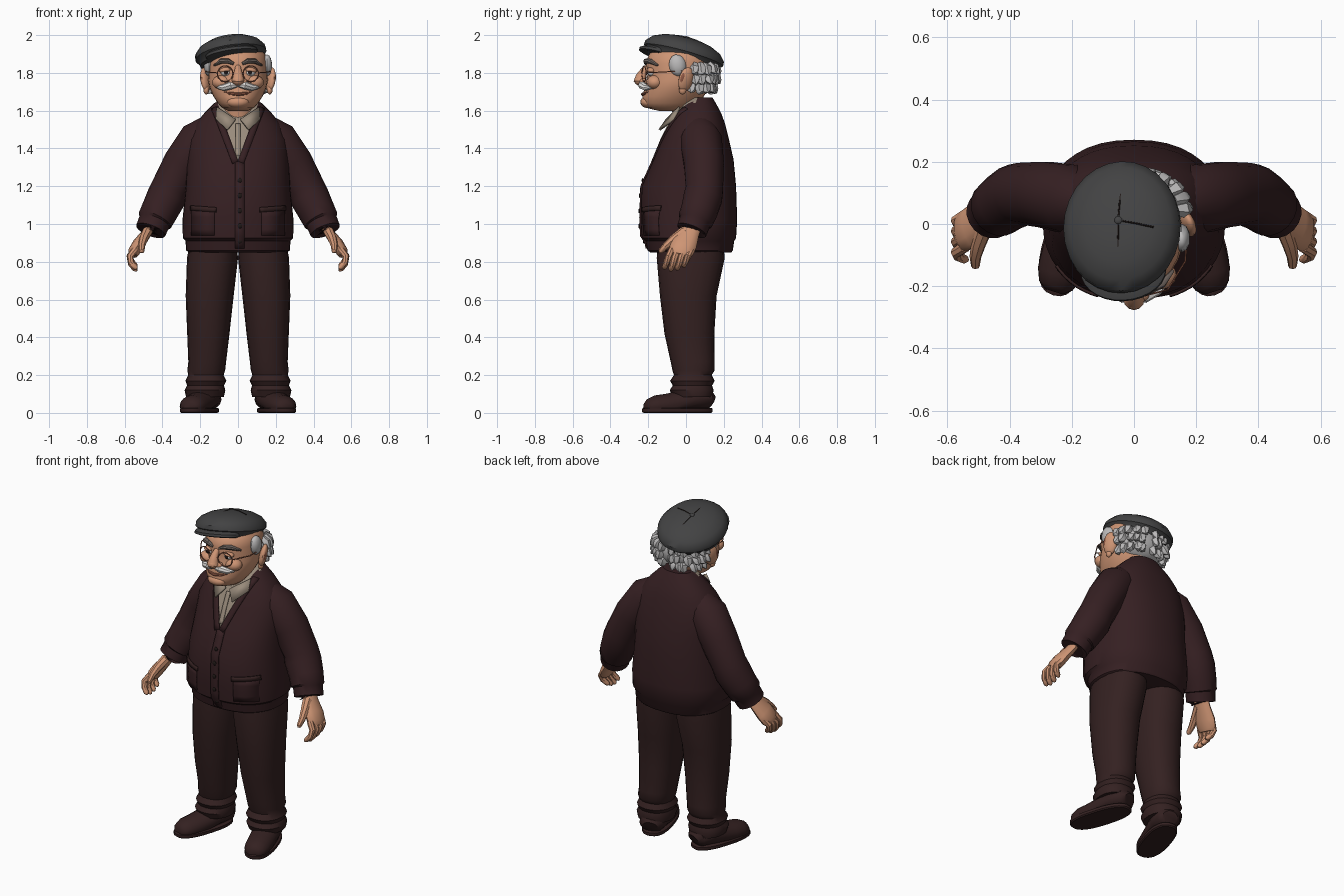
import bpy, bmesh, math, random
from mathutils import Vector, Matrix
from mathutils.bvhtree import BVHTree

random.seed(4)
if "Cube" in bpy.data.objects:
    bpy.data.objects.remove(bpy.data.objects["Cube"])


def material(name, r, g, b):
    m = bpy.data.materials.new(name)
    m.use_nodes = True
    m.diffuse_color = (r, g, b, 1)
    bsdf = m.node_tree.nodes["Principled BSDF"]
    bsdf.inputs["Base Color"].default_value = (r, g, b, 1)
    bsdf.inputs["Roughness"].default_value = 0.8
    return m


KNIT = material("maroon knit", .036, .014, .016)
CLOTH = material("dark brown cloth", .034, .015, .015)
FELT = material("charcoal felt", .055, .055, .056)
HAIR = material("grey hair", .5, .49, .49)
WHITE = material("white whiskers", .8, .78, .76)
SKIN = material("skin", .62, .3, .175)
SHIRT = material("beige shirt", .32, .26, .2)
DARK = material("near black", .014, .009, .008)
COPPER = material("copper brown", .28, .1, .06)
BROW = material("brow grey", .16, .13, .115)


def finish(name, bm, mat, angle=40):
    """Turn a bmesh into a named object with sharp-edge-aware smoothing."""
    bmesh.ops.recalc_face_normals(bm, faces=bm.faces[:])
    me = bpy.data.meshes.new(name)
    bm.to_mesh(me)
    bm.free()
    me.materials.append(mat)
    ob = bpy.data.objects.new(name, me)
    bpy.context.collection.objects.link(ob)
    bpy.ops.object.select_all(action='DESELECT')
    ob.select_set(True)
    bpy.context.view_layer.objects.active = ob
    bpy.ops.object.shade_smooth_by_angle(angle=math.radians(angle))
    return ob


def skin_rings(name, rings, mat):
    """Bridge a list of equal point rings and cap the ends."""
    bm = bmesh.new()
    vs = [[bm.verts.new(p) for p in ring] for ring in rings]
    n = len(vs[0])
    for a, b in zip(vs, vs[1:]):
        for i in range(n):
            j = (i + 1) % n
            bm.faces.new((a[i], a[j], b[j], b[i]))
    bm.faces.new(vs[0])
    bm.faces.new(vs[-1])
    return finish(name, bm, mat)


def loft(name, sections, mat, n=28, e=1.0):
    """Horizontal oval sections given as x, y, z, rx, ry."""
    def power(v):
        return math.copysign(abs(v) ** e, v)
    turns = [2 * math.pi * i / n for i in range(n)]
    return skin_rings(name, [[(x + rx * power(math.cos(a)), y + ry * power(math.sin(a)), z)
                              for a in turns] for x, y, z, rx, ry in sections], mat)


def sweep(name, path, mat, n=10, wide=1.0, deep=1.0, ref=(0, 1, 0), floor=None):
    """Oval tube along points given as x, y, z, radius."""
    pts = [Vector(p[:3]) for p in path]
    rings = []
    for i, p in enumerate(pts):
        t = (pts[min(i + 1, len(pts) - 1)] - pts[max(i - 1, 0)]).normalized()
        side = t.cross(Vector(ref)).normalized()
        up = side.cross(t)
        ring = []
        for k in range(n):
            a = 2 * math.pi * k / n
            v = p + path[i][3] * (side * wide * math.cos(a) + up * deep * math.sin(a))
            if floor is not None:
                v.z = max(v.z, floor)
            ring.append(v)
        rings.append(ring)
    return skin_rings(name, rings, mat)


def ball(name, loc, size, mat, rot=(0, 0, 0), seg=16):
    bm = bmesh.new()
    bmesh.ops.create_uvsphere(bm, u_segments=seg, v_segments=seg // 2 + 2, radius=1,
                              matrix=Matrix.Diagonal((*size, 1)))
    ob = finish(name, bm, mat)
    ob.location, ob.rotation_euler = loc, rot
    return ob


# Cardigan body, with the neck opening cut into the front
torso = loft("cardigan_body", [
    (0, .025, .85, .26, .215), (0, .022, .86, .274, .226), (0, .02, .91, .278, .235),
    (0, .015, .925, .292, .25), (0, .015, 1.02, .294, .256), (0, .015, 1.2, .276, .25),
    (0, .04, 1.34, .27, .212), (0, .05, 1.45, .262, .177), (0, .06, 1.53, .225, .147),
    (0, .065, 1.585, .18, .122), (0, .068, 1.64, .125, .09), (0, .075, 1.67, .09, .065)],
    KNIT, n=40, e=.88)
V_LOW, V_SLOPE = 1.33, 2.9
bm = bmesh.new()
bm.from_mesh(torso.data)
for s in (1, -1):
    front = [f for f in bm.faces if f.calc_center_median().y < .05 and f.calc_center_median().z > 1.2]
    geom = set(front) | {e for f in front for e in f.edges} | {v for f in front for v in f.verts}
    bmesh.ops.bisect_plane(bm, geom=list(geom), plane_co=(0, 0, V_LOW), plane_no=(V_SLOPE * s, 0, -1))
for f in bm.faces:
    c = f.calc_center_median()
    f.material_index = int(c.y < .05 and c.z > V_LOW + V_SLOPE * abs(c.x))
torso_tree = BVHTree.FromBMesh(bm)
bm.to_mesh(torso.data)
bm.free()
torso.data.materials.append(SHIRT)


def strip(name, start, end, width, mat, steps=10, lift=.003):
    """Thin band laid on the front of the cardigan between two x, z points."""
    a, b = Vector(start), Vector(end)
    across = (b - a).normalized().orthogonal() * width / 2
    bm = bmesh.new()
    rows = []
    for i in range(steps + 1):
        row = []
        for k in (-1, 0, 1):
            q = a.lerp(b, i / steps) + across * k
            hit = torso_tree.ray_cast(Vector((q.x, -1, q.y)), Vector((0, 1, 0)))[0]
            row.append(bm.verts.new((q.x, (hit.y if hit else 0) - lift, q.y)))
        rows.append(row)
    for p, q in zip(rows, rows[1:]):
        for k in (0, 1):
            bm.faces.new((p[k], p[k + 1], q[k + 1], q[k]))
    ob = finish(name, bm, mat)
    mod = ob.modifiers.new("thickness", 'SOLIDIFY')
    mod.thickness, mod.offset = .009, 0
    return ob


strip("button_band", (.01, 1.33), (.01, .87), .05, KNIT, 14)
strip("shirt_placket", (0, 1.36), (0, 1.53), .025, SHIRT)
for z in (.91, .99, 1.07, 1.15, 1.23):
    y = torso_tree.ray_cast(Vector((.01, -1, z)), Vector((0, 1, 0)))[0].y
    ball("cardigan_button", (.01, y - .008, z), (.013, .006, .013), DARK, seg=10)

# Neck and shirt collar
loft("neck", [(0, .02, 1.5, .085, .08), (0, .01, 1.58, .08, .08), (0, 0, 1.68, .09, .09)], SKIN)
band = loft("collar_stand", [(0, 0, -.04, .112, .115), (0, 0, .02, .104, .108),
                             (0, 0, .025, .09, .09), (0, 0, -.03, .085, .085)], SHIRT)
band.location, band.rotation_euler = (0, .035, 1.585), (.42, 0, 0)

for s, side in ((1, "left"), (-1, "right")):
    strip(side + "_neck_band", (s * .014, 1.325), (s * .125, 1.615), .034, KNIT)
    strip(side + "_pocket", (s * .185, .94), (s * .185, 1.07), .12, KNIT, 4)
    strip(side + "_pocket_welt", (s * .115, 1.075), (s * .25, 1.085), .026, CLOTH, 6, .007)
    # Collar flap
    bm = bmesh.new()
    bm.faces.new([bm.verts.new((s * x, y, z)) for x, y, z in (
        (.012, -.098, 1.55), (.11, -.03, 1.615), (.115, -.06, 1.55), (.055, -.135, 1.495))])
    flap = finish(side + "_collar_flap", bm, SHIRT)
    flap.modifiers.new("thickness", 'SOLIDIFY').thickness = .012

    # Sleeve and hand
    sweep(side + "_sleeve", [(s * x, y, z, r) for x, y, z, r in (
        (.14, .07, 1.5, .085), (.2, .078, 1.445, .113), (.29, .095, 1.32, .107),
        (.36, .098, 1.19, .1), (.38, .09, 1.14, .104), (.415, .07, 1.07, .098),
        (.44, .05, 1.02, .094), (.443, .048, 1.012, .084), (.462, .03, .965, .082),
        (.46, .03, .968, .06))], KNIT, n=18)
    sweep(side + "_palm", [(s * x, y, z, r) for x, y, z, r in (
        (.455, .035, 1.0, .045), (.485, .015, .95, .048), (.525, -.01, .895, .06),
        (.55, -.025, .855, .058), (.557, -.03, .835, .045))], SKIN, n=12, wide=.55, deep=1.15)
    for i, length in enumerate((.85, 1, 1.05, .95)):
        y = .028 - .034 * i
        sweep(side + "_finger", [(s * x, y + dy, .865 - d * length, r) for x, dy, d, r in (
            (.545, 0, 0, .019), (.572, -.018, .04, .018), (.565, -.03, .075, .017),
            (.543, -.04, .1, .014), (.535, -.043, .107, .006))], SKIN, n=8)
    sweep(side + "_thumb", [(s * x, y, z, r) for x, y, z, r in (
        (.48, -.01, .96, .028), (.5, -.065, .92, .024), (.51, -.105, .885, .019),
        (.51, -.135, .855, .014), (.51, -.14, .848, .005))], SKIN, n=8, ref=(1, 0, 0))

    # Trouser leg with gathered folds above the shoe
    loft(side + "_trouser_leg", [(s * x, y, z, rx, ry) for x, y, z, rx, ry in (
        (.13, .025, .92, .12, .17), (.135, .025, .82, .135, .18), (.15, .012, .62, .127, .15),
        (.157, .018, .42, .112, .132), (.163, .035, .27, .1, .116), (.168, .04, .225, .1, .112),
        (.17, .036, .2, .094, .1), (.17, .034, .17, .108, .118), (.172, .034, .145, .098, .104),
        (.175, .03, .12, .108, .116), (.175, .035, .085, .1, .105))], CLOTH, n=20, e=.9)
    # Shoe: domed upper and flat sole, toes turned out
    turn = Matrix.Translation((s * .175, .05, 0)) @ Matrix.Rotation(s * .3, 4, 'Z')
    upper = sweep(side + "_shoe", [(0, y, z, r) for y, z, r in (
        (.09, .06, .045), (.07, .07, .07), (0, .075, .08), (-.08, .055, .078), (-.16, .04, .076),
        (-.22, .035, .072), (-.26, .03, .056), (-.28, .03, .03))],
        CLOTH, n=16, deep=.8, ref=(0, 0, 1), floor=.02)
    sole = loft(side + "_sole", [(0, -.1, z, w, l) for z, w, l in (
        (0, .075, .185), (.006, .082, .192), (.022, .082, .192), (.026, .076, .186))], CLOTH, e=.8)
    upper.matrix_world = sole.matrix_world = turn

    # Ear
    ball(side + "_ear", (s * .172, 0, 1.765), (.022, .042, .066), SKIN, (-.2, s * .2, s * .45))
    ball(side + "_ear_lobe", (s * .168, -.018, 1.71), (.015, .02, .024), SKIN)
    ball(side + "_ear_hollow", (s * .188, -.012, 1.77), (.01, .02, .036), COPPER, (-.2, s * .2, s * .45))
    # Cheek, nostril, eye
    ball(side + "_cheek", (s * .085, -.165, 1.75), (.052, .045, .038), SKIN)
    ball(side + "_nostril", (s * .03, -.225, 1.752), (.02, .022, .018), SKIN)
    ball(side + "_eye", (s * .066, -.183, 1.803), (.026, .022, .02), WHITE)
    ball(side + "_iris", (s * .064, -.2, 1.803), (.012, .008, .013), DARK, seg=12)
    ball(side + "_eyelid", (s * .066, -.184, 1.815), (.034, .024, .015), SKIN, (0, s * .15, 0))
    sweep(side + "_eyebrow", [(s * x, y, z, r) for x, y, z, r in (
        (.022, -.214, 1.848, .008), (.05, -.212, 1.862, .015), (.09, -.19, 1.862, .015),
        (.125, -.15, 1.84, .006))], BROW, n=8, wide=.9)
    sweep(side + "_moustache", [(s * x, y, z, r) for x, y, z, r in (
        (-.004, -.228, 1.74, .012), (.035, -.232, 1.735, .022), (.075, -.212, 1.722, .018),
        (.1, -.188, 1.725, .012), (.12, -.165, 1.742, .003))], WHITE, n=8)
    # Spectacle rim and side arm
    bpy.ops.mesh.primitive_torus_add(major_segments=24, minor_segments=6, major_radius=.042,
                                     minor_radius=.003, location=(s * .068, -.222, 1.795),
                                     rotation=(math.pi / 2, 0, s * .25))
    rim = bpy.context.object
    rim.name = side + "_spectacle_rim"
    rim.data.materials.append(COPPER)
    sweep(side + "_spectacle_arm", [(s * .108, -.212, 1.8, .003), (s * .165, -.12, 1.805, .003),
                                    (s * .172, -.02, 1.81, .003)], COPPER, n=6, ref=(0, 0, 1))
    ball(side + "_sideburn", (s * .153, -.045, 1.84), (.028, .045, .058), HAIR, (.2, 0, 0), 10)

# Head, nose, mouth and chin
loft("head", [(0, -.07, 1.598, .05, .07), (0, -.085, 1.615, .085, .125), (0, -.08, 1.64, .107, .153),
              (0, -.068, 1.675, .13, .162), (0, -.05, 1.72, .15, .17), (0, -.04, 1.76, .158, .172),
              (0, -.032, 1.8, .156, .17), (0, -.035, 1.85, .154, .18), (0, -.03, 1.9, .145, .165),
              (0, -.02, 1.94, .1, .12)], SKIN)
sweep("nose", [(0, -.2, 1.835, .014), (0, -.222, 1.81, .02), (0, -.238, 1.78, .028),
               (0, -.243, 1.758, .034), (0, -.235, 1.74, .02)], SKIN, n=12, ref=(1, 0, 0))
ball("nose_tip", (0, -.245, 1.76), (.032, .03, .026), SKIN)
sweep("mouth", [(-.072, -.198, 1.7, .003), (-.04, -.22, 1.69, .008), (0, -.229, 1.687, .01),
                (.04, -.22, 1.69, .008), (.072, -.198, 1.7, .003)], COPPER, n=8, ref=(0, 0, 1))
ball("chin", (0, -.2, 1.645), (.06, .042, .032), SKIN)
sweep("spectacle_bridge", [(-.027, -.232, 1.8, .003), (0, -.245, 1.808, .003),
                           (.027, -.232, 1.8, .003)], COPPER, n=6, ref=(0, 0, 1))

# Hair: base mass and rows of curled tufts round the back
ball("hair_base", (0, .055, 1.785), (.162, .108, .105), HAIR)
for z, k in ((1.825, 1), (1.775, 1), (1.725, .86)):
    for i in range(11):
        a = math.radians(-95 + 19 * i + random.uniform(-7, 7))
        path = []
        for out, drop, r in ((.85, -.02, .016), (1.03, 0, .026), (1.12, .025, .02), (1.22, .032, .002)):
            path.append((.155 * k * out * math.sin(a), .05 + .108 * k * out * math.cos(a),
                         z - drop + random.uniform(-.006, .006), r))
        sweep("hair_tuft", path, HAIR, n=5, ref=(0, 0, 1))

# Flat cap: crown, peak, seams and button share one tilt
tilt = Matrix.Translation((-.034, -.02, 1.868)) @ Matrix.Rotation(-.27, 4, 'X') @ Matrix.Rotation(-.14, 4, 'Y')
cap_parts = [
    loft("cap_crown", [(0, 0, -.015, .155, .175), (0, 0, -.012, .168, .192), (0, 0, .012, .176, .202),
                       (0, 0, .025, .19, .217), (0, 0, .05, .188, .216), (0, 0, .08, .163, .188),
                       (0, 0, .104, .115, .135), (0, 0, .118, .06, .07), (0, 0, .122, .01, .01)], FELT),
    loft("cap_peak", [(0, -.13, -.014, .125, .085), (0, -.135, -.008, .138, .1),
                      (0, -.135, .006, .138, .1), (0, -.12, .022, .125, .085)], FELT),
    ball("cap_button", (0, 0, .122), (.013, .013, .007), FELT, seg=10)]
for a in (-.2, 1.5, 4.7):
    cap_parts.append(sweep("cap_seam", [(r * math.cos(a), r * math.sin(a), h, .003) for r, h in (
        (.015, .121), (.06, .118), (.115, .105))], DARK, n=6, ref=(0, 0, 1)))
for part in cap_parts[:2] + cap_parts[3:]:
    part.matrix_world = tilt
cap_parts[2].matrix_world = tilt @ Matrix.Translation((0, 0, .122))
